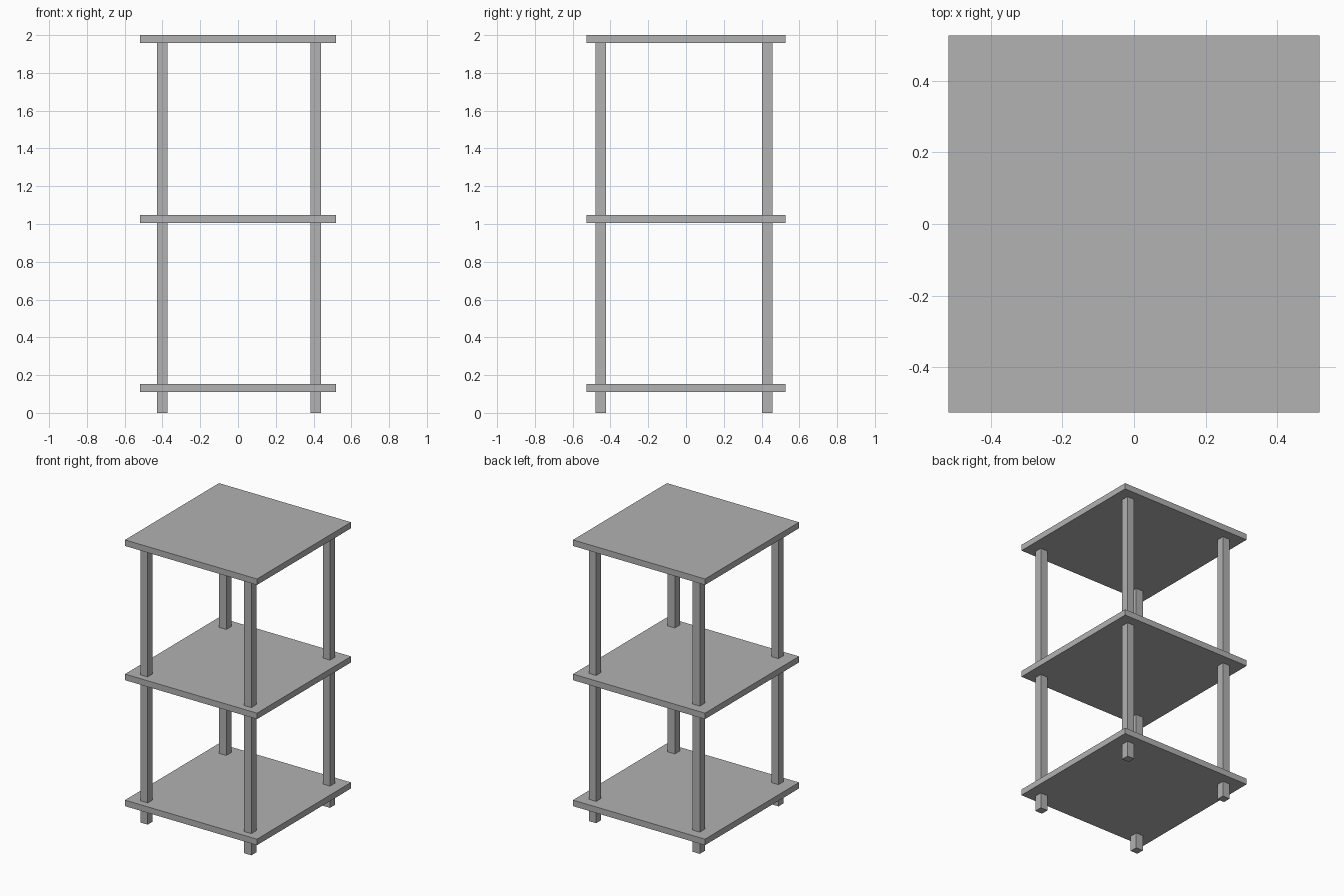
import bpy
from mathutils import Vector

cube = bpy.data.objects.get("Cube")
if cube:
    bpy.data.objects.remove(cube, do_unlink=True)

# Single plain grey
grey = bpy.data.materials.new("plain grey")
grey.use_nodes = True
colour = (0.445, 0.445, 0.445, 1)
grey.diffuse_color = colour
grey.node_tree.nodes["Principled BSDF"].inputs["Base Color"].default_value = colour


def box(name, low, high):
    """Axis-aligned box between two corners."""
    low, high = Vector(low), Vector(high)
    bpy.ops.mesh.primitive_cube_add(size=1, location=(low + high) / 2)
    obj = bpy.context.object
    obj.name = name
    for v in obj.data.vertices:
        v.co *= high - low
    obj.data.materials.append(grey)
    return obj


HALF_X, HALF_Y, THICK = 0.518, 0.527, 0.043
LEG = 0.056
TOP = 2.0

# Three square shelves
for name, z in (("bottom_shelf", 0.111), ("middle_shelf", 1.005), ("top_shelf", TOP - THICK)):
    box(name, (-HALF_X, -HALF_Y, z), (HALF_X, HALF_Y, z + THICK))

# Four square legs, slightly off centre, running up to the underside of the top
for side, x in (("right", -0.43), ("left", 0.384)):
    for end, y in (("front", -0.479), ("back", 0.403)):
        box(f"{end}_{side}_leg", (x, y, 0), (x + LEG, y + LEG, TOP - THICK))
